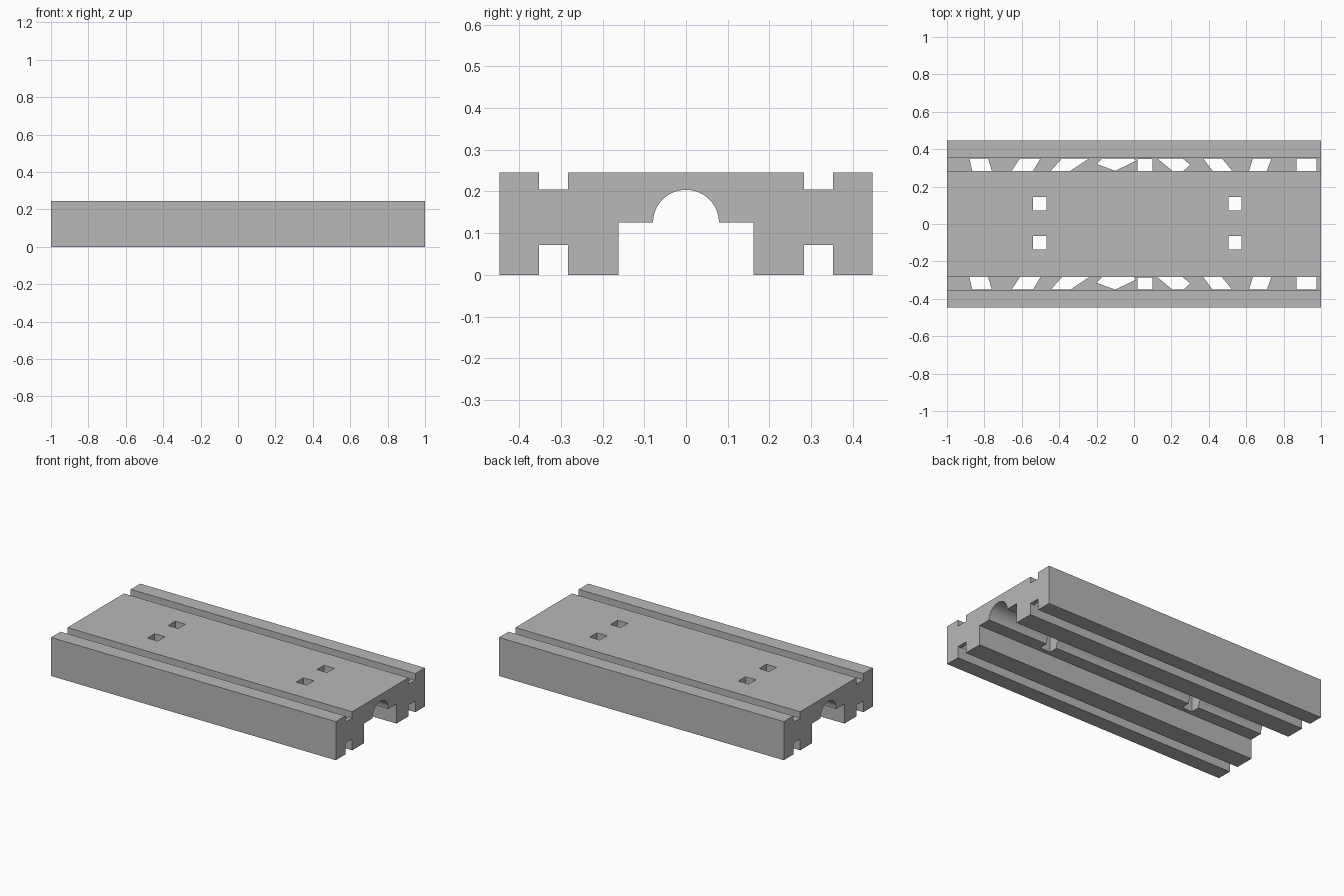
import bpy, bmesh, math

if "Cube" in bpy.data.objects:
    bpy.data.objects.remove(bpy.data.objects["Cube"], do_unlink=True)

grey = bpy.data.materials.new("plain grey")
grey.use_nodes = True
grey.diffuse_color = (0.48, 0.48, 0.48, 1)
grey.node_tree.nodes["Principled BSDF"].inputs["Base Color"].default_value = (0.48, 0.48, 0.48, 1)

SLOT_IN, SLOT_OUT, SIDE = 0.283, 0.352, 0.447
TOP, FLOOR, CEILING = 0.245, 0.205, 0.072
CHANNEL, STEP, ARCH = 0.162, 0.125, 0.079


def add_prism(bm, points, vector):
    """Extrude a closed outline along a vector into a solid."""
    face = bm.faces.new([bm.verts.new(p) for p in points])
    made = bmesh.ops.extrude_face_region(bm, geom=[face], use_keep_orig=True)["geom"]
    bmesh.ops.translate(bm, vec=vector, verts=[v for v in made if isinstance(v, bmesh.types.BMVert)])


def make_object(bm, name):
    bmesh.ops.recalc_face_normals(bm, faces=bm.faces)
    mesh = bpy.data.meshes.new(name)
    bm.to_mesh(mesh)
    bm.free()
    mesh.materials.append(grey)
    obj = bpy.data.objects.new(name, mesh)
    bpy.context.collection.objects.link(obj)
    return obj


# Cross-section: half outline from the top middle round to the arch, mirrored
half = [(SLOT_IN, TOP), (SLOT_IN, FLOOR), (SLOT_OUT, FLOOR), (SLOT_OUT, TOP),
        (SIDE, TOP), (SIDE, 0), (SLOT_OUT, 0), (SLOT_OUT, CEILING),
        (SLOT_IN, CEILING), (SLOT_IN, 0), (CHANNEL, 0), (CHANNEL, STEP)]
segments = 32
arch = [(ARCH * math.cos(math.pi * i / segments), STEP + ARCH * math.sin(math.pi * i / segments))
        for i in range(segments + 1)]
outline = half + arch + [(-y, z) for y, z in reversed(half)]
bm = bmesh.new()
add_prism(bm, [(-1, y, z) for y, z in outline], (2, 0, 0))
rail_block = make_object(bm, "rail_block")

# Openings through both slot floors: x, and position across the slot (0 to 1)
openings = [
    [(-0.88, 1), (-0.78, 1), (-0.76, 0), (-0.865, 0)],
    [(-0.61, 1), (-0.50, 1), (-0.54, 0), (-0.655, 0)],
    [(-0.385, 1), (-0.24, 1), (-0.34, 0), (-0.445, 0)],
    [(-0.2, 0.55), (-0.17, 1), (0, 1), (0.01, 0.8), (-0.1, 0)],
    [(0.02, 0.95), (0.1, 0.95), (0.1, 0), (0.02, 0)],
    [(0.125, 1), (0.26, 1), (0.3, 0.5), (0.265, 0), (0.205, 0)],
    [(0.37, 1), (0.47, 1), (0.525, 0), (0.42, 0)],
    [(0.635, 1), (0.735, 1), (0.71, 0), (0.615, 0)],
    [(0.87, 1), (0.975, 1), (0.975, 0), (0.87, 0)],
]
margin = 0.001
width = SLOT_OUT - SLOT_IN - 2 * margin
bm = bmesh.new()
for start in (SLOT_IN + margin, margin - SLOT_OUT):
    for shape in openings:
        add_prism(bm, [(x, start + t * width, CEILING - 0.02) for x, t in shape],
                  (0, 0, FLOOR - CEILING + 0.04))

# Square holes through the deck
for cx in (-0.505, 0.54):
    for cy in (-0.1, 0.108):
        add_prism(bm, [(cx + sx * 0.036, cy + sy * 0.036, 0.08)
                       for sx, sy in ((-1, -1), (1, -1), (1, 1), (-1, 1))], (0, 0, 0.2))
cutter = make_object(bm, "hole_cutter")
cutter.hide_render = True

cut = rail_block.modifiers.new("holes", "BOOLEAN")
cut.operation = "DIFFERENCE"
cut.solver = "EXACT"
cut.object = cutter

bpy.ops.object.select_all(action="DESELECT")
rail_block.select_set(True)
bpy.context.view_layer.objects.active = rail_block
bpy.ops.object.modifier_apply(modifier=cut.name)
bpy.data.objects.remove(cutter, do_unlink=True)
bpy.ops.object.shade_smooth_by_angle(angle=math.radians(20))
